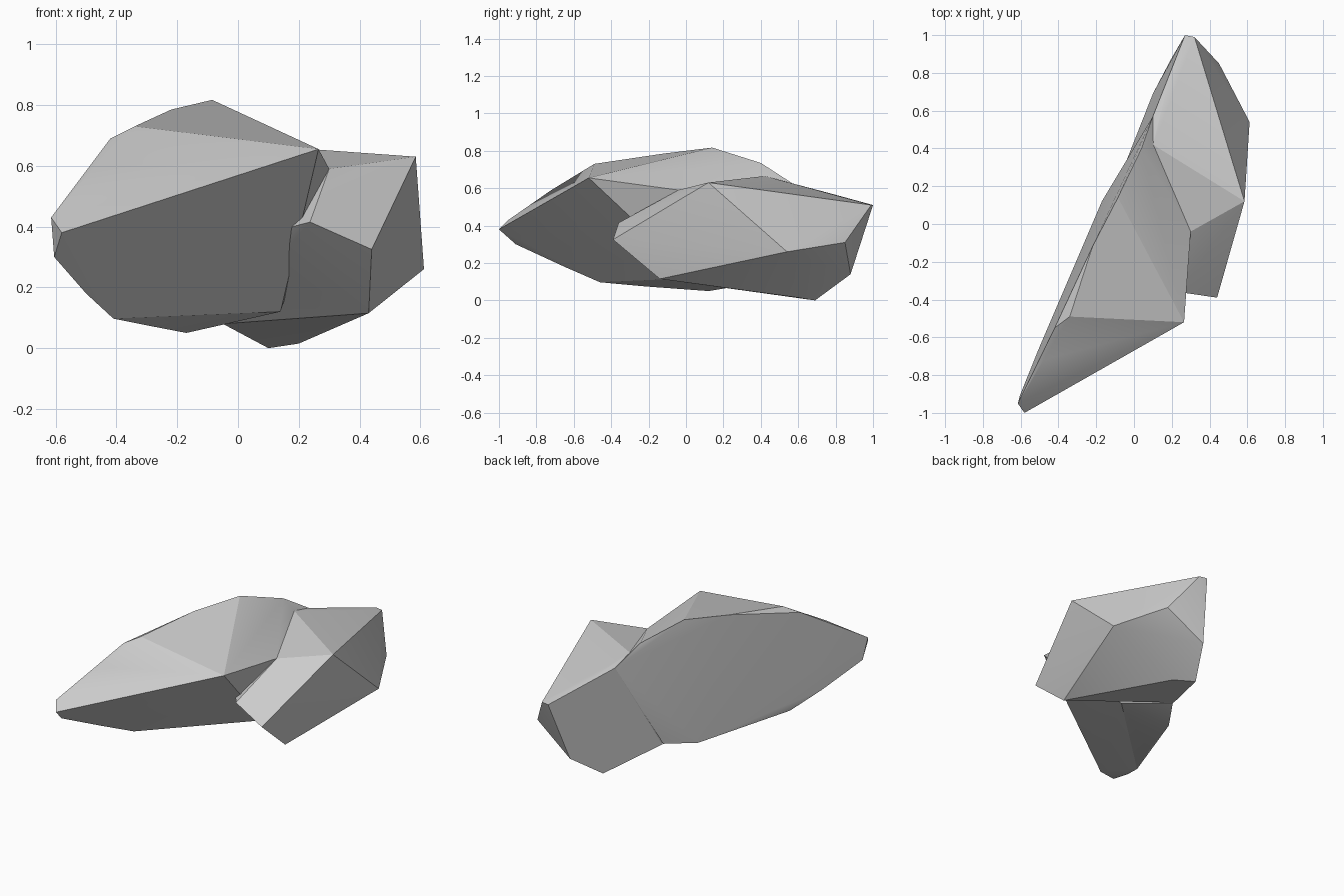
import bpy, bmesh, math


def hull_rock(name, points):
    """Faceted stone: convex hull around its corner points."""
    bm = bmesh.new()
    for p in points:
        bm.verts.new(p)
    res = bmesh.ops.convex_hull(bm, input=bm.verts[:])
    loose = [v for v in bm.verts if not v.link_faces]
    bmesh.ops.delete(bm, geom=loose, context='VERTS')
    bmesh.ops.recalc_face_normals(bm, faces=bm.faces[:])
    mesh = bpy.data.meshes.new(name)
    bm.to_mesh(mesh)
    bm.free()
    ob = bpy.data.objects.new(name, mesh)
    bpy.context.collection.objects.link(ob)
    return ob


# Front slab: pointed front end, high ridge and undercut front face
rock = hull_rock("rock", [
    (-0.58, -1.0, 0.38), (0.265, -0.52, 0.655), (0.14, 0.05, 0.12),
    (0.30, -0.04, 0.59),
    # upper rim of the back face
    (-0.615, -0.95, 0.43), (-0.48, -0.72, 0.59), (-0.42, -0.55, 0.69),
    (-0.34, -0.49, 0.73), (-0.22, -0.12, 0.785), (-0.085, 0.14, 0.817),
    (0.04, 0.40, 0.735), (0.10, 0.57, 0.625),
    # lower rim of the back face
    (-0.605, -0.91, 0.30), (-0.50, -0.65, 0.18), (-0.41, -0.46, 0.097),
    (-0.30, -0.22, 0.075), (-0.17, 0.12, 0.05), (-0.05, 0.30, 0.08),
])

# Rear block: leans against the slab and runs to the far tip
block = hull_rock("rear_block", [
    (0.585, 0.12, 0.63), (0.44, -0.39, 0.325), (0.43, -0.14, 0.115),
    (0.237, -0.36, 0.415), (0.18, -0.28, 0.40), (0.30, -0.04, 0.59),
    (0.612, 0.54, 0.26), (0.45, 0.85, 0.31), (0.32, 0.99, 0.51),
    (0.20, 0.60, 0.015), (0.10, 0.69, 0.0), (0.20, 0.88, 0.14),
    (0.24, 0.92, 0.28), (0.27, 1.0, 0.51), (0.19, 0.78, 0.57),
    (0.10, 0.42, 0.665), (0.10, 0.57, 0.625), (-0.05, 0.31, 0.08),
])

# Fuse both stones into one
mod = rock.modifiers.new("fuse", 'BOOLEAN')
mod.operation = 'UNION'
mod.solver = 'EXACT'
mod.object = block
bpy.context.view_layer.objects.active = rock
rock.select_set(True)
bpy.ops.object.modifier_apply(modifier=mod.name)
bpy.data.objects.remove(block)

# Crisp edges with a gently smoothed back face
bpy.ops.object.shade_smooth_by_angle(angle=math.radians(20))
